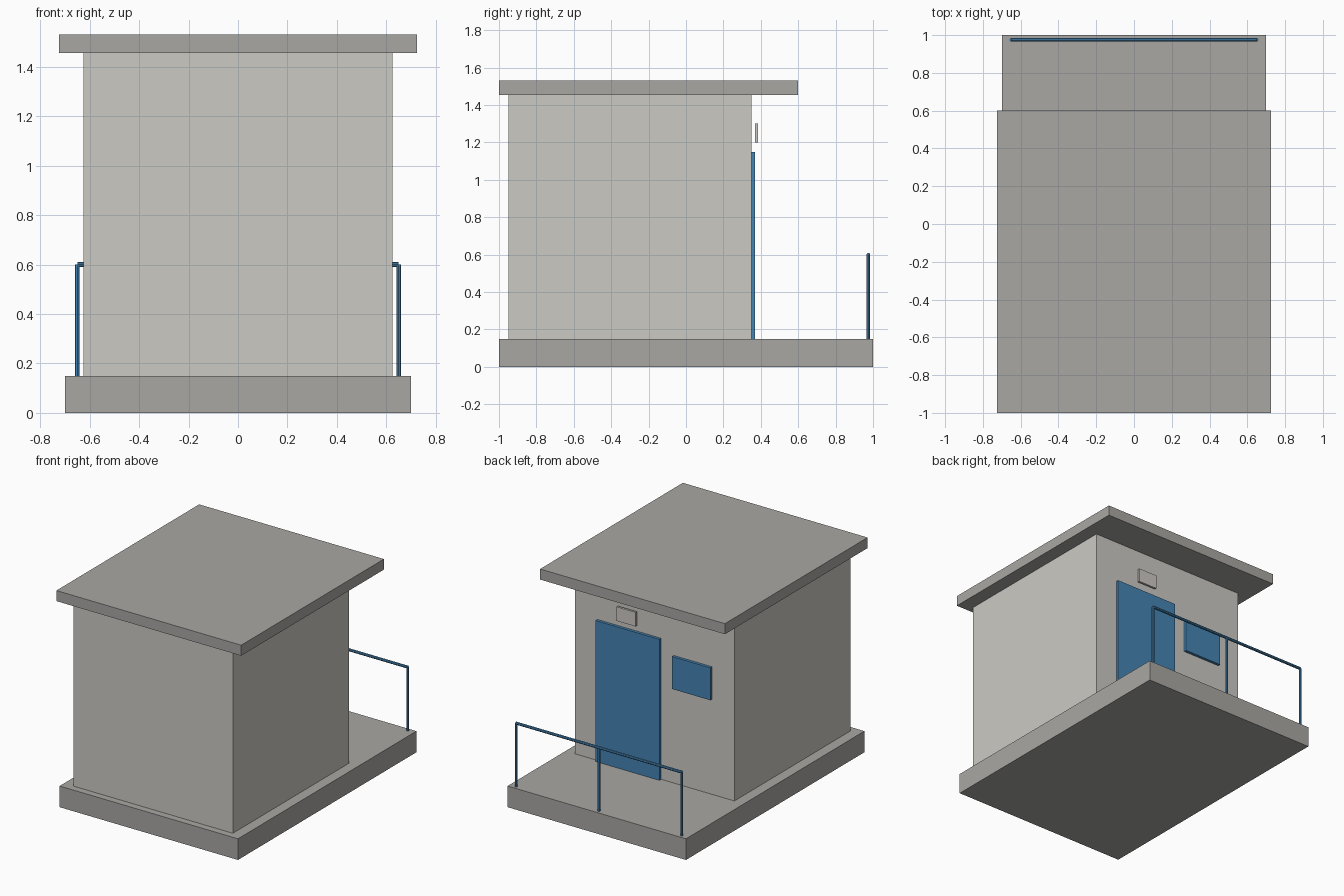
import bpy
from mathutils import Vector

cube = bpy.data.objects.get("Cube")
if cube:
    bpy.data.objects.remove(cube, do_unlink=True)


def make_material(name, rgb):
    mat = bpy.data.materials.new(name)
    mat.use_nodes = True
    color = (*rgb, 1)
    mat.diffuse_color = color
    mat.node_tree.nodes["Principled BSDF"].inputs["Base Color"].default_value = color
    return mat


concrete = make_material("concrete grey", (0.40, 0.39, 0.37))
plaster = make_material("pale plaster", (0.60, 0.59, 0.55))
blue = make_material("painted blue", (0.06, 0.23, 0.45))
panel = make_material("light panel", (0.62, 0.58, 0.55))


def box(name, x, y, z, mat):
    """Box spanning the given (low, high) range on each axis."""
    lo, hi = (Vector(corner) for corner in zip(x, y, z))
    bpy.ops.mesh.primitive_cube_add(size=1, location=(lo + hi) / 2)
    obj = bpy.context.object
    obj.name = name
    obj.scale = hi - lo
    bpy.ops.object.transform_apply(location=False, rotation=False, scale=True)
    obj.data.materials.append(mat)
    return obj


def bar(name, start, end, radius, mat):
    """Round bar between two points."""
    start, end = Vector(start), Vector(end)
    axis = end - start
    bpy.ops.mesh.primitive_cylinder_add(
        vertices=8, radius=radius, depth=axis.length, location=(start + end) / 2)
    obj = bpy.context.object
    obj.name = name
    obj.rotation_mode = 'QUATERNION'
    obj.rotation_quaternion = axis.to_track_quat('Z', 'Y')
    obj.data.materials.append(mat)
    return obj


# Main masses
floor_z, eaves_z, wall_y = 0.15, 1.455, 0.35
box("base_slab", (-0.7, 0.7), (-1, 1), (0, floor_z), concrete)
box("walls", (-0.625, 0.625), (-0.95, wall_y), (floor_z, eaves_z), plaster)
box("roof_slab", (-0.725, 0.725), (-1, 0.6), (eaves_z, 1.53), concrete)

# Rear wall fittings
front_y = wall_y + 0.02
box("door", (-0.05, 0.45), (wall_y, front_y), (floor_z, 1.15), blue)
box("window", (-0.45, -0.15), (wall_y, front_y), (0.825, 1.055), blue)
box("sign_plate", (0.125, 0.275), (front_y, 0.385), (1.2, 1.3), panel)

# Porch railing
rail_y, rail_z, half = 0.975, 0.6, 0.65
for side, x in (("left", half), ("middle", 0), ("right", -half)):
    bar(f"railing_post_{side}", (x, rail_y, floor_z), (x, rail_y, rail_z), 0.009, blue)
bar("railing_top", (-half, rail_y, rail_z), (half, rail_y, rail_z), 0.01, blue)
